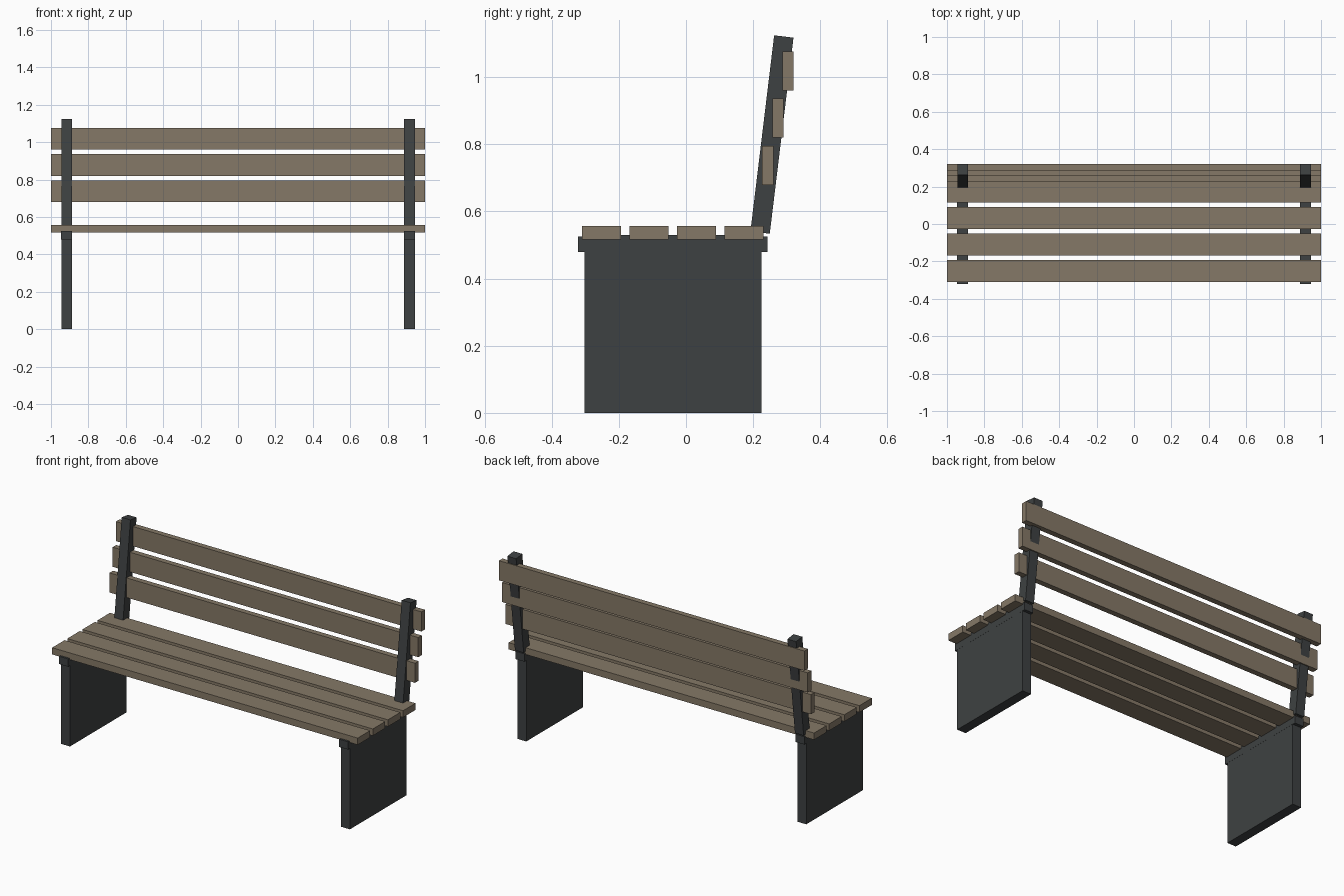
import bpy, math

if "Cube" in bpy.data.objects:
    bpy.data.objects.remove(bpy.data.objects["Cube"])

def material(name, rgb):
    m = bpy.data.materials.new(name)
    m.diffuse_color = (*rgb, 1)
    m.use_nodes = True
    m.node_tree.nodes["Principled BSDF"].inputs["Base Color"].default_value = m.diffuse_color
    return m

wood = material("weathered_wood", (0.235, 0.19, 0.135))
iron = material("dark_iron", (0.048, 0.053, 0.054))

def box(name, x, y, z, mat, tilt=0.0):
    """Box from (min, max) ranges, optionally leaned back about its centre."""
    rs = (x, y, z)
    bpy.ops.mesh.primitive_cube_add(size=1, location=[(a + b) / 2 for a, b in rs])
    o = bpy.context.object
    o.name = name
    o.scale = [b - a for a, b in rs]
    bpy.ops.object.transform_apply(location=False, rotation=False, scale=True)
    o.rotation_euler.x = tilt
    o.data.materials.append(mat)
    return o

# End frames: leg panel, seat rail and leaning back post
for side, x in (("left", (-0.945, -0.888)), ("right", (0.888, 0.945))):
    box(f"{side}_leg_panel", x, (-0.303, 0.225), (0, 0.53), iron)
    box(f"{side}_seat_rail", (x[0] - 0.0005, x[1] + 0.0005),
        (-0.321, 0.243), (0.479, 0.525), iron)
    box(f"{side}_back_post", x, (0.227, 0.285), (0.535, 1.123), iron,
        tilt=-math.radians(6.9))

# Seat slats
for i in range(4):
    y0 = -0.309 + i * 0.1413
    box(f"seat_slat_{i + 1}", (-1, 1), (y0, y0 + 0.116), (0.517, 0.557), wood)

# Backrest slats, upright and stepped back along the posts
for i in range(3):
    y0, z0 = 0.227 + i * 0.03, 0.679 + i * 0.1405
    box(f"back_slat_{i + 1}", (-1, 1), (y0, y0 + 0.033), (z0, z0 + 0.116), wood)
